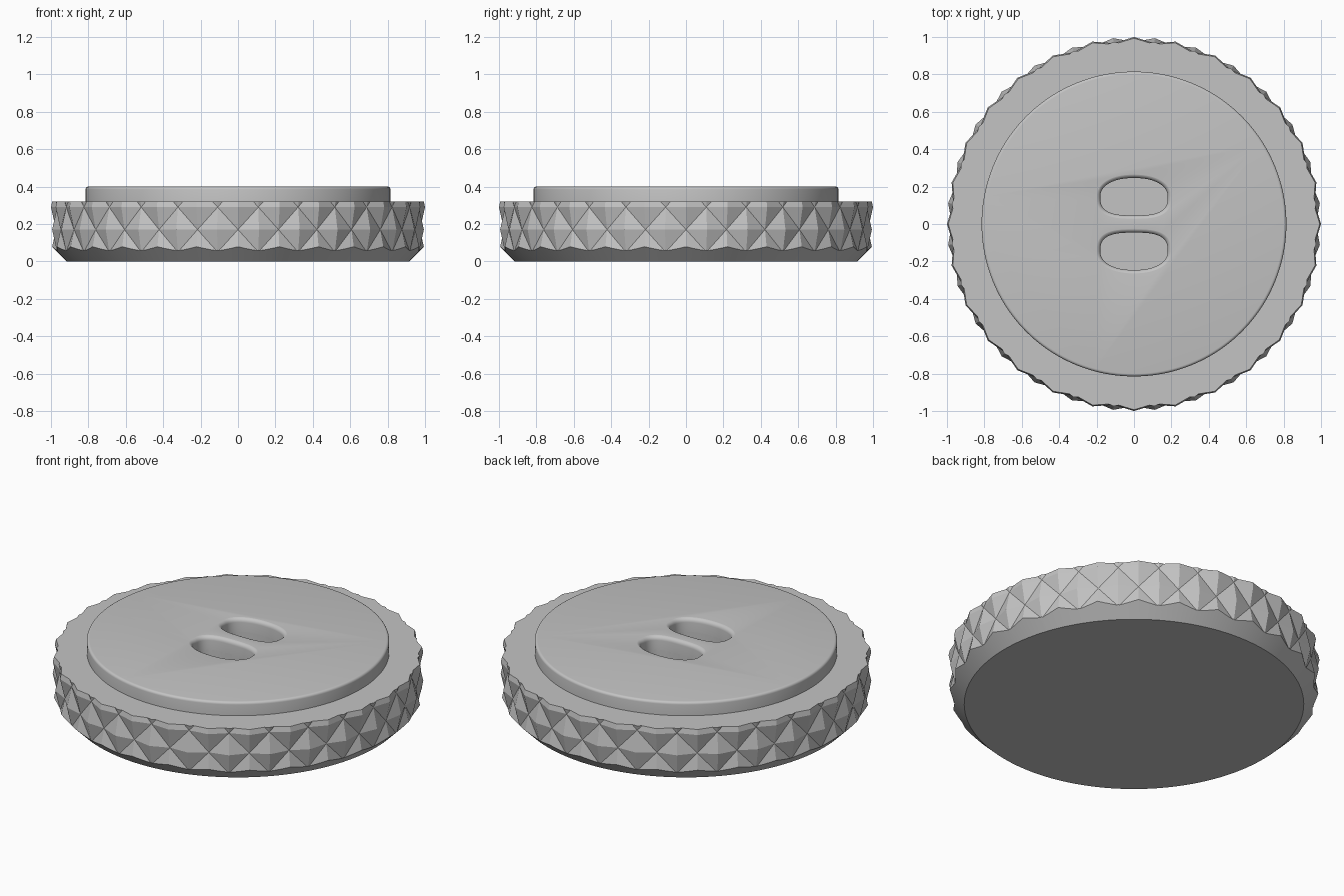
import bpy
import bmesh
from math import sin, cos, pi, radians, copysign

cube = bpy.data.objects.get("Cube")
if cube:
    bpy.data.objects.remove(cube, do_unlink=True)

grey = bpy.data.materials.new("plain grey")
grey.use_nodes = True
colour = (0.55, 0.55, 0.55, 1)
grey.diffuse_color = colour
grey.node_tree.nodes["Principled BSDF"].inputs["Base Color"].default_value = colour


def loft(name, rings, diamonds=False):
    """Closed solid through stacked rings; diamonds splits cells pit to pit."""
    bm = bmesh.new()
    rows = [[bm.verts.new(p) for p in ring] for ring in rings]
    n = len(rows[0])
    for j in range(len(rows) - 1):
        for i in range(n):
            k = (i + 1) % n
            a, b, c, d = rows[j][i], rows[j][k], rows[j + 1][k], rows[j + 1][i]
            if not diamonds:
                bm.faces.new((a, b, c, d))
            elif (i + j) % 2 == 0:
                bm.faces.new((a, b, c))
                bm.faces.new((a, c, d))
            else:
                bm.faces.new((a, b, d))
                bm.faces.new((b, c, d))
    bm.faces.new(rows[0][::-1])
    bm.faces.new(rows[-1])
    mesh = bpy.data.meshes.new(name)
    bm.to_mesh(mesh)
    bm.free()
    mesh.materials.append(grey)
    obj = bpy.data.objects.new(name, mesh)
    bpy.context.collection.objects.link(obj)
    return obj


def circle(r, z, n=168):
    return [(r * cos(2 * pi * i / n), r * sin(2 * pi * i / n), z) for i in range(n)]


def select(obj):
    bpy.ops.object.select_all(action='DESELECT')
    obj.select_set(True)
    bpy.context.view_layer.objects.active = obj


def boolean(obj, cutter, operation):
    select(obj)
    mod = obj.modifiers.new("cut", 'BOOLEAN')
    mod.operation = operation
    mod.solver = 'EXACT'
    mod.object = cutter
    bpy.ops.object.modifier_apply(modifier=mod.name)


# Knurled rim: alternating peaks and pits, split into small pyramids
KNURLS = 28
PEAK, PIT = 1.0, 0.973
knurl_rings = []
for j in range(5):
    ring = []
    for i in range(2 * KNURLS):
        r = PIT if (i + j) % 2 == 0 else PEAK
        t = pi * i / KNURLS - pi / 2
        ring.append((r * cos(t), r * sin(t), 0.17 + 0.12 * (j - 2)))
    knurl_rings.append(ring)
body = loft("knurled_body", knurl_rings, diamonds=True)

# Chamfered envelope trims the rim to height and gives the bottom bevel
envelope = loft("chamfer_envelope", [circle(0.915, 0), circle(1.05, 0.135), circle(1.05, 0.32)])
boolean(body, envelope, 'INTERSECT')

# Raised disc with a rounded top edge
ROUND = 0.015
disc_rings = [circle(0.815, 0.30)]
for s in range(5):
    t = s * pi / 8
    disc_rings.append(circle(0.815 - ROUND * (1 - cos(t)), 0.40 - ROUND + ROUND * sin(t)))
disc = loft("raised_disc", disc_rings)


# Two pockets with rounded lips, leaving a bar between them
def slot(side, grow, z, n=64):
    ring = []
    for i in range(n):
        t = 2 * pi * i / n
        c, s = cos(t), sin(t)
        power = 2 / (2.2 if s * side > 0 else 2.9)
        x = (0.18 + grow) * copysign(abs(c) ** power, c)
        y = (0.10 + grow) * copysign(abs(s) ** power, s)
        ring.append((x, side * 0.146 + y, z))
    return ring


LIP = 0.025
helpers = [envelope]
for side in (1, -1):
    rings = [slot(side, 0, 0.27)]
    for s in range(6):
        t = s * pi / 10
        rings.append(slot(side, LIP * (1 - cos(t)), 0.401 - LIP + LIP * sin(t)))
    rings.append(slot(side, LIP, 0.45))
    cutter = loft("pocket_cutter", rings)
    helpers.append(cutter)
    for part in (body, disc):
        boolean(part, cutter, 'DIFFERENCE')

for helper in helpers:
    bpy.data.objects.remove(helper, do_unlink=True)

# Crisp facets on the rim, soft edges on the disc
for part, angle in ((body, 10), (disc, 30)):
    select(part)
    bpy.ops.object.shade_smooth_by_angle(angle=radians(angle))
